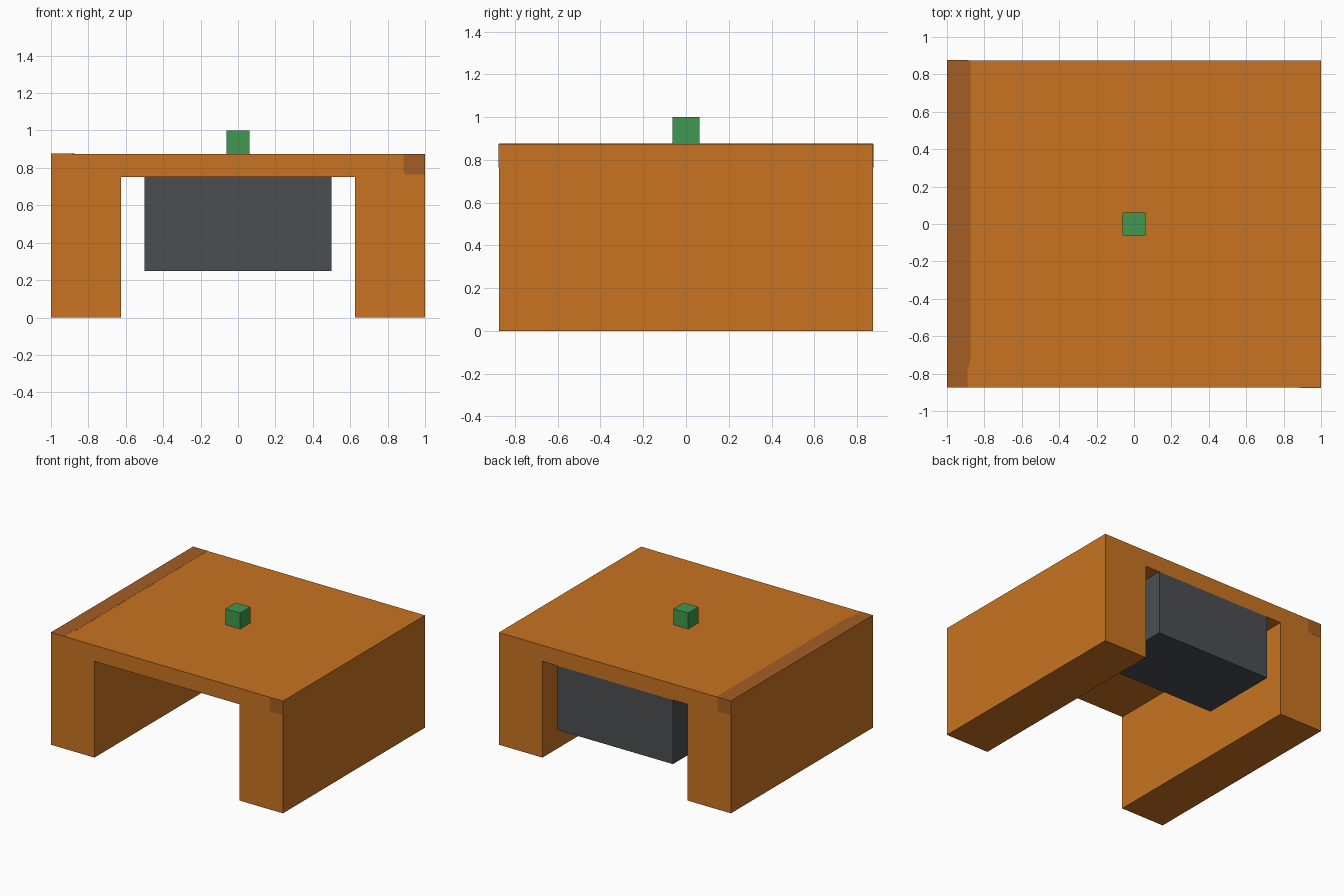
import bpy
import bmesh
from math import pi
from mathutils import Matrix, Vector

if "Cube" in bpy.data.objects:
    bpy.data.objects.remove(bpy.data.objects["Cube"], do_unlink=True)


def material(name, r, g, b):
    mat = bpy.data.materials.new(name)
    mat.use_nodes = True
    mat.diffuse_color = (r, g, b, 1)
    mat.node_tree.nodes["Principled BSDF"].inputs["Base Color"].default_value = (r, g, b, 1)
    return mat


orange = material("orange", 0.578, 0.174, 0.015)
brown = material("dark orange", 0.367, 0.112, 0.018)
grey = material("dark grey", 0.070, 0.076, 0.084)
green = material("green", 0.051, 0.314, 0.080)


def extrude(name, profile, depth, mat, matrix=Matrix()):
    """Extrude an xy profile along z, then place it with the matrix."""
    bm = bmesh.new()
    face = bm.faces.new([bm.verts.new((x, y, 0)) for x, y in profile])
    new = bmesh.ops.extrude_face_region(bm, geom=[face])["geom"]
    verts = [v for v in new if isinstance(v, bmesh.types.BMVert)]
    bmesh.ops.translate(bm, verts=verts, vec=Vector((0, 0, depth)))
    bm.transform(matrix)
    bmesh.ops.recalc_face_normals(bm, faces=bm.faces[:])
    mesh = bpy.data.meshes.new(name)
    bm.to_mesh(mesh)
    bm.free()
    mesh.materials.append(mat)
    obj = bpy.data.objects.new(name, mesh)
    bpy.context.collection.objects.link(obj)
    return obj


def rectangle(x0, x1, y0, y1):
    return [(x0, y0), (x1, y0), (x1, y1), (x0, y1)]


HALF = 0.875     # half depth, also the body height
PLATE = 0.001    # thickness of the painted marks
upright = Matrix.Rotation(pi / 2, 4, "X")   # profile xy becomes xz, extruding to -y

# Arch-shaped body: two solid legs and a top slab
arch = [(-1, 0), (-0.625, 0), (-0.625, 0.75), (0.625, 0.75),
        (0.625, 0), (1, 0), (1, HALF), (-1, HALF)]
extrude("body", arch, 2 * HALF, orange, Matrix.Translation((0, HALF, 0)) @ upright)

# Grey box hanging under the slab, flush with the back
extrude("hanging_box", rectangle(-0.5, 0.5, 0.25, HALF), 0.5, grey,
        Matrix.Translation((0, 0, 0.25)))

# Small knob on top
extrude("top_knob", rectangle(-0.0625, 0.0625, -0.0625, 0.0625), 0.125, green,
        Matrix.Translation((0, 0, HALF)))

# Dark strip along one edge of the top, narrower at the front
strip = [(-1, -HALF), (-0.89, -HALF), (-0.89, -0.775),
         (-0.875, -0.73), (-0.875, HALF), (-1, HALF)]
extrude("top_strip", strip, PLATE, brown, Matrix.Translation((0, 0, HALF)))

# Dark corner marks on the front and, turned half round, on the back
corner = [(0.885, HALF), (0.885, 0.78), (0.89, 0.77), (0.9, 0.765), (1, 0.765), (1, HALF)]
for side, angle in (("front", 0), ("back", pi)):
    extrude(side + "_corner_mark", corner, PLATE, brown,
            Matrix.Rotation(angle, 4, "Z") @ Matrix.Translation((0, -HALF, 0)) @ upright)
